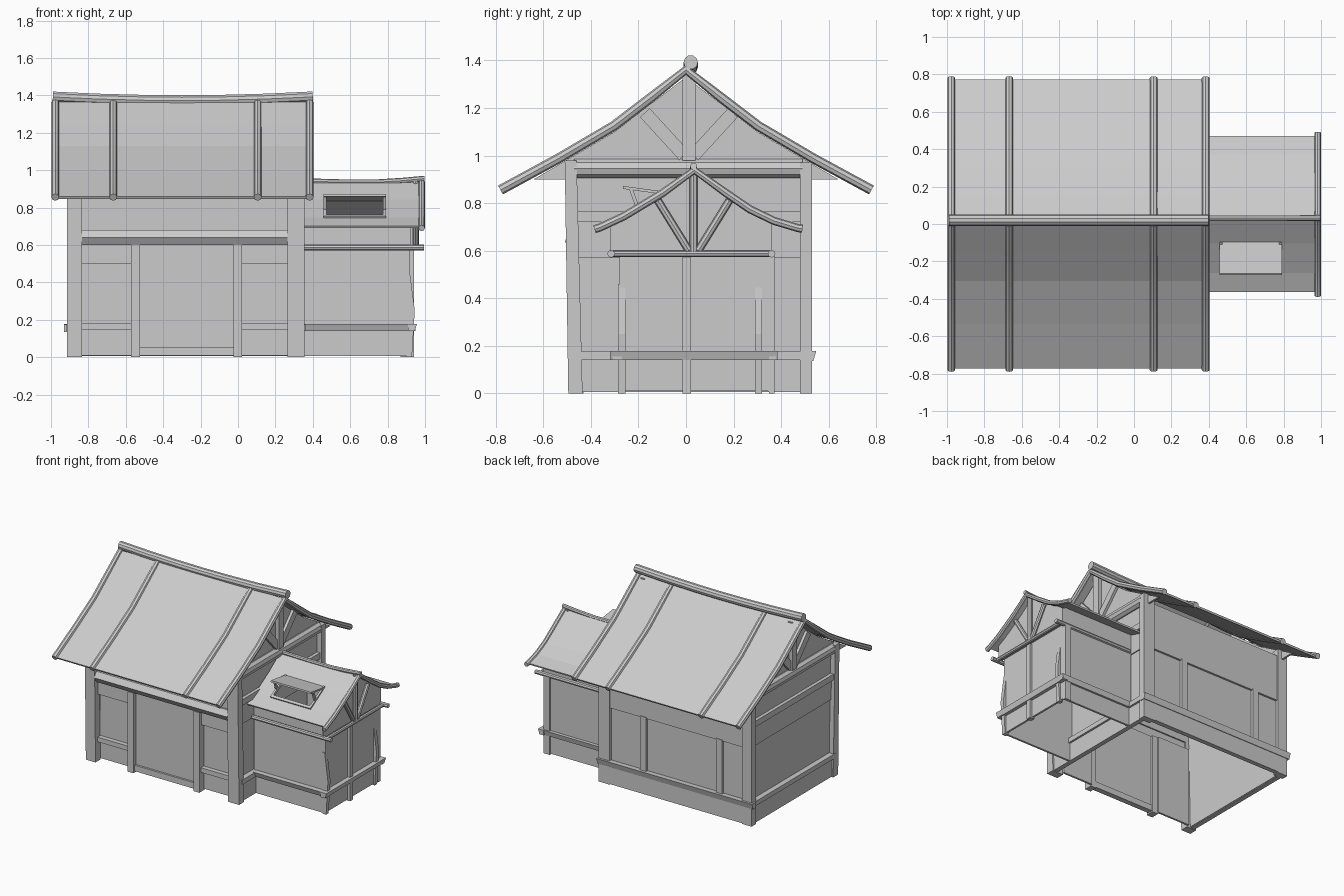
import bpy
import bmesh
from mathutils import Vector

cube = bpy.data.objects.get("Cube")
if cube:
    bpy.data.objects.remove(cube, do_unlink=True)

GREY = (0.6, 0.6, 0.6, 1)
grey = bpy.data.materials.new("plain grey")
grey.use_nodes = True
grey.diffuse_color = GREY
grey.node_tree.nodes["Principled BSDF"].inputs["Base Color"].default_value = GREY


def finish(name, bm):
    bmesh.ops.recalc_face_normals(bm, faces=bm.faces)
    mesh = bpy.data.meshes.new(name)
    bm.to_mesh(mesh)
    bm.free()
    mesh.materials.append(grey)
    obj = bpy.data.objects.new(name, mesh)
    bpy.context.collection.objects.link(obj)
    return obj


def box(name, x, y, z):
    """Box between (min, max) pairs."""
    bm = bmesh.new()
    bmesh.ops.create_cube(bm, size=1)
    for v in bm.verts:
        v.co = [a + (b - a) * (c + 0.5) for (a, b), c in zip((x, y, z), v.co)]
    return finish(name, bm)


def prism(name, outline, a, b, axis="x"):
    """Extrude a cross-section (across, z) along x or y."""
    bm = bmesh.new()
    place = (lambda p, t: (t, p[0], p[1])) if axis == "x" else (lambda p, t: (p[0], t, p[1]))
    face = bm.faces.new([bm.verts.new(place(p, a)) for p in outline])
    new = bmesh.ops.extrude_face_region(bm, geom=[face])["geom"]
    shift = Vector(place((0, 0), b - a))
    bmesh.ops.translate(bm, vec=shift, verts=[g for g in new if isinstance(g, bmesh.types.BMVert)])
    return finish(name, bm)


def rod(name, points, radius, sides=2):
    """Round timber following a path."""
    curve = bpy.data.curves.new(name, "CURVE")
    curve.dimensions = "3D"
    curve.bevel_depth = radius
    curve.bevel_resolution = sides
    curve.use_fill_caps = True
    line = curve.splines.new("POLY")
    line.points.add(len(points) - 1)
    for p, co in zip(line.points, points):
        p.co = (*co, 1)
    obj = bpy.data.objects.new(name, curve)
    bpy.context.collection.objects.link(obj)
    bpy.ops.object.select_all(action="DESELECT")
    obj.select_set(True)
    bpy.context.view_layer.objects.active = obj
    bpy.ops.object.convert(target="MESH")
    obj = bpy.context.object
    obj.data.materials.clear()
    obj.data.materials.append(grey)
    bpy.ops.object.shade_smooth_by_angle()
    return obj


def roof(name, profile, stations, thickness, hole=None):
    """Thin sheet following a (y, z) profile, with an optional opening."""
    bm = bmesh.new()
    rows = [[bm.verts.new((x, y, z)) for y, z in profile] for x in stations]
    for i in range(len(rows) - 1):
        for j in range(len(profile) - 1):
            if (i, j) != hole:
                bm.faces.new((rows[i][j], rows[i + 1][j], rows[i + 1][j + 1], rows[i][j + 1]))
    obj = finish(name, bm)
    solid = obj.modifiers.new("thickness", "SOLIDIFY")
    solid.thickness = thickness
    solid.offset = 0
    return obj


def beam(name, x, a, b, width):
    """Flat brace between two (y, z) points."""
    a, b = Vector(a), Vector(b)
    d = (b - a).normalized() * width / 2
    n = Vector((-d.y, d.x))
    return prism(name, [a + n, b + n, b - n, a - n], *x)


# Main hall corner posts, slightly leaning at the front
for x in ((-0.915, -0.835), (0.265, 0.355)):
    prism("front_corner_post", [(-0.495, 0), (-0.435, 0), (-0.46, 0.98), (-0.51, 0.98)], *x)
    box("back_corner_post", (x[0], x[1]), (0.48, 0.53), (0, 0.97))

# Main hall front wall, lintel and door
box("front_upper_wall", (-0.84, 0.27), (-0.47, -0.45), (0.67, 0.98))
prism("front_lintel", [(-0.46, 0.6), (-0.485, 0.6), (-0.51, 0.64), (-0.485, 0.68), (-0.46, 0.68)], -0.835, 0.265)
for x in ((-0.573, -0.525), (-0.025, 0.022)):
    box("door_post", x, (-0.49, -0.43), (0, 0.6))
box("door_panel", (-0.525, -0.025), (-0.46, -0.445), (0.055, 0.6))
box("door_sill", (-0.525, -0.025), (-0.475, -0.435), (0.01, 0.055))
for x in ((-0.84, -0.57), (0.02, 0.27)):
    box("front_side_panel", x, (-0.435, -0.42), (0.01, 0.6))
    box("front_side_rail", x, (-0.465, -0.43), (0.5, 0.6))
    box("front_low_rail", x, (-0.47, -0.43), (0.145, 0.18))

# Main hall back wall
box("back_wall", (-0.85, 0.3), (0.49, 0.505), (0.01, 0.9))
box("back_top_board", (-0.84, 0.27), (0.495, 0.52), (0.57, 0.92))
box("back_base_board", (-0.9, 0.35), (0.495, 0.53), (0.005, 0.16))
for x in (-0.64, -0.01):
    box("back_stud", (x - 0.025, x + 0.025), (0.495, 0.525), (0.16, 0.58))
prism("back_skirt", [(0.5, 0.175), (0.548, 0.178), (0.535, 0.135), (0.5, 0.135)], -0.93, 0.36)

# Main hall side walls and gables
for side, s in (("right", 1), ("left", -1)):
    at = (lambda a, b: (a, b)) if s > 0 else (lambda a, b: (-0.56 - b, -0.56 - a))
    box(side + "_wall", at(0.305, 0.32), (-0.47, 0.5), (0.01, 0.92))
    box(side + "_rail", at(0.31, 0.345), (-0.47, 0.49), (0.72, 0.765))
    box(side + "_top_board", at(0.31, 0.328), (-0.47, 0.49), (0.57, 0.72))
    box(side + "_base_board", at(0.31, 0.345), (-0.45, 0.49), (0.005, 0.14))
    box(side + "_skirt", at(0.31, 0.36), (-0.46, 0.53), (0.14, 0.175))
    prism(side + "_gable_wall", [(-0.64, 0.9), (-0.3, 1.1), (0.0, 1.33), (0.3, 1.1), (0.64, 0.9)], *at(0.305, 0.32))
    x = sum(at(0.31, 0.32)) / 2
    rod(side + "_tie_beam", [(x, -0.47, 0.945), (x, 0.49, 0.945)], 0.042, 3)
    box(side + "_king_post", at(0.315, 0.35), (-0.015, 0.04), (0.98, 1.34))
    for m in (-1, 1):
        beam(side + "_brace", at(0.315, 0.34), (0.012 + m * 0.02, 1.0), (0.012 + m * 0.185, 1.18), 0.055)

# Main roof with ribs and a sagging ridge
HALL = [(-0.77, 0.853), (-0.53, 0.985), (-0.3, 1.122), (-0.15, 1.238), (0, 1.358)]
HALL += [(-y, z) for y, z in reversed(HALL[:-1])]
roof("main_roof", HALL, (-0.975, 0.385), 0.014)
for x in (-0.977, -0.667, 0.105, 0.383):
    rod("main_roof_rib", [(x, y * 1.013, z + 0.002) for y, z in HALL], 0.021)
rod("main_ridge", [(x, 0.02, 1.372 + 0.02 * ((x + 0.3) / 0.7) ** 2) for x in (-0.99, -0.75, -0.5, -0.3, -0.1, 0.15, 0.4)], 0.03, 3)

# Annex walls and posts
box("annex_front_wall", (0.33, 0.92), (-0.28, -0.265), (0.005, 0.72))
box("annex_back_wall", (0.33, 0.92), (0.345, 0.36), (0.005, 0.72))
box("annex_end_wall", (0.905, 0.92), (-0.28, 0.36), (0.01, 0.6))
for y in (-0.285, 0.29):
    prism("annex_end_post", [(0.9, 0), (0.93, 0), (0.945, 0.25), (0.918, 0.46), (0.9, 0.46)], y, y + 0.03, "y")
box("annex_middle_post", (0.9, 0.94), (-0.015, 0.02), (0, 0.58))
box("annex_back_post", (0.87, 0.92), (0.35, 0.372), (0, 0.58))

# Annex skirt boards
prism("annex_front_skirt", [(-0.27, 0.14), (-0.305, 0.14), (-0.32, 0.178), (-0.27, 0.178)], 0.35, 0.95)
prism("annex_back_skirt", [(0.35, 0.14), (0.375, 0.14), (0.385, 0.178), (0.35, 0.178)], 0.35, 0.95)
prism("annex_end_skirt", [(0.91, 0.14), (0.945, 0.14), (0.957, 0.178), (0.91, 0.178)], -0.32, 0.385, "y")

# Annex gable framing
prism("annex_gable_wall", [(-0.32, 0.59), (-0.32, 0.71), (-0.2, 0.77), (0.035, 0.925), (0.27, 0.77), (0.36, 0.71), (0.36, 0.59)], 0.92, 0.935)
for y in (-0.315, 0.36):
    rod("annex_eave_beam", [(0.34, y, 0.587), (0.995, y, 0.587)], 0.016)
rod("annex_tie_beam", [(0.955, -0.31, 0.587), (0.955, 0.36, 0.587)], 0.014)
rod("annex_king_post", [(0.95, 0.032, 0.59), (0.95, 0.032, 0.94)], 0.017)
for m in (-1, 1):
    rod("annex_brace", [(0.95, 0.032 + m * 0.02, 0.6), (0.95, 0.032 + m * 0.15, 0.81)], 0.016)

# Annex roof with an opening for the hatch
ANNEX = [(-0.36, 0.695), (-0.26, 0.742), (-0.1, 0.838), (0.035, 0.935), (0.17, 0.838), (0.27, 0.77), (0.37, 0.722), (0.47, 0.692)]
roof("annex_roof", ANNEX, (0.33, 0.47, 0.78, 0.975), 0.012, hole=(1, 1))
rod("annex_end_rib", [(0.982, -0.385, 0.69)] + [(0.982, y, z + 0.003) for y, z in ANNEX] + [(0.982, 0.49, 0.692)], 0.017)
rod("annex_ridge", [(0.33, 0.032, 0.942), (0.55, 0.032, 0.936), (0.75, 0.032, 0.936), (0.88, 0.032, 0.944), (0.997, 0.032, 0.955)], 0.015)

# Raised hatch lid, its props and frame
beam("hatch_lid", (0.457, 0.79), (-0.265, 0.866), (-0.09, 0.842), 0.012)
for x in (0.457, 0.775):
    beam("hatch_prop", (x, x + 0.015), (-0.232, 0.86), (-0.205, 0.785), 0.015)
    beam("hatch_side_frame", (x, x + 0.015), (-0.265, 0.747), (-0.095, 0.848), 0.02)
beam("hatch_lower_frame", (0.457, 0.79), (-0.268, 0.745), (-0.25, 0.755), 0.02)
